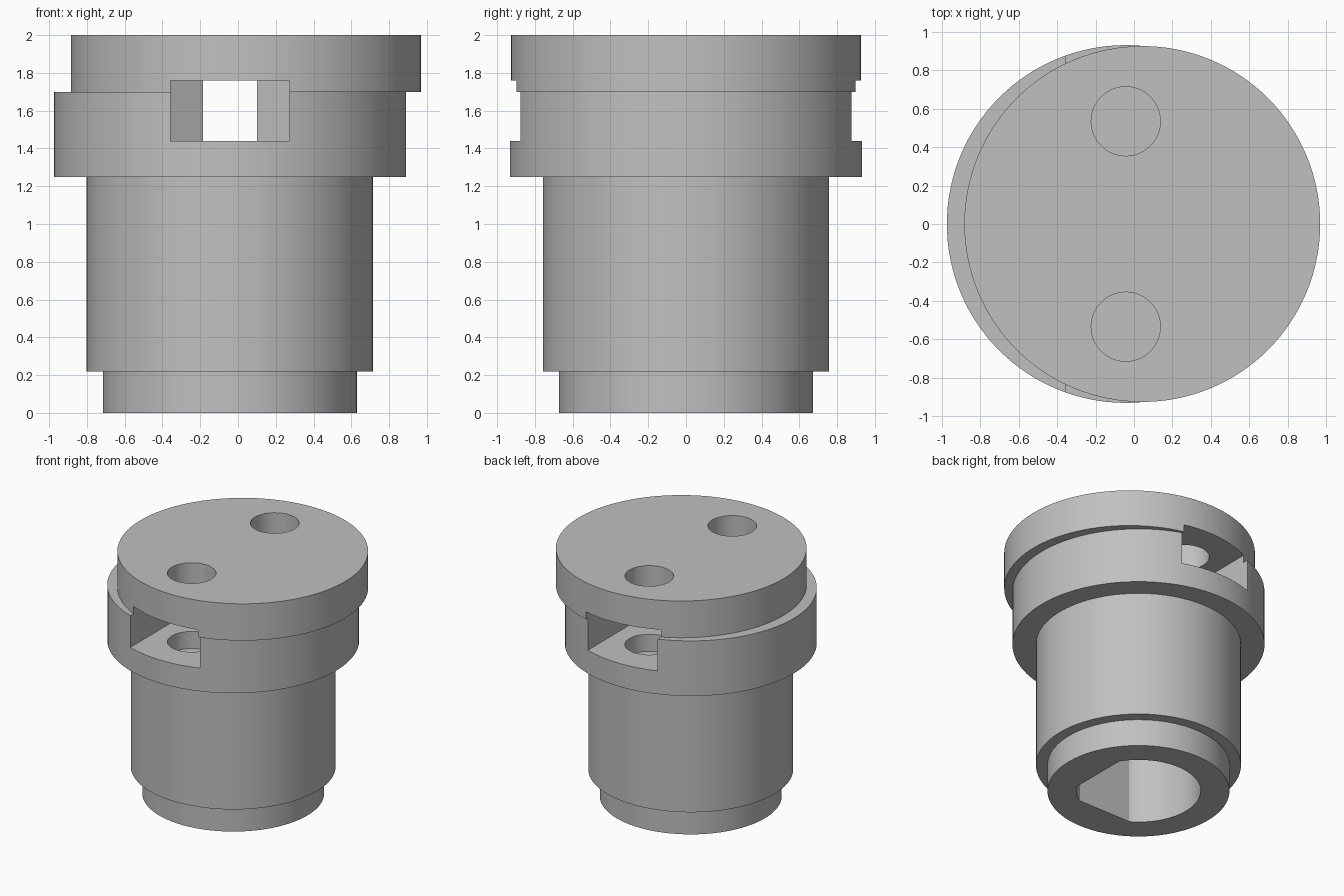
import bpy, bmesh, math

old = bpy.data.objects.get("Cube")
if old:
    bpy.data.objects.remove(old, do_unlink=True)

AXIS = -0.043          # x of the main body axis
CAP_AXIS = 0.043       # x of the eccentric cap
FLOOR, ROOF = 1.44, 1.76

grey = bpy.data.materials.new("plain grey")
grey.use_nodes = True
colour = (0.53, 0.53, 0.53, 1)
grey.diffuse_color = colour
grey.node_tree.nodes["Principled BSDF"].inputs["Base Color"].default_value = colour


def prism(name, outline, z0, z1, x=0.0, y=0.0):
    """Extrude a closed outline from z0 to z1 around (x, y)."""
    bm = bmesh.new()
    face = bm.faces.new([bm.verts.new((x + px, y + py, z0)) for px, py in outline])
    top = bmesh.ops.extrude_face_region(bm, geom=[face])["geom"]
    bmesh.ops.translate(bm, vec=(0, 0, z1 - z0),
                        verts=[v for v in top if isinstance(v, bmesh.types.BMVert)])
    bmesh.ops.recalc_face_normals(bm, faces=bm.faces)
    mesh = bpy.data.meshes.new(name)
    bm.to_mesh(mesh)
    bm.free()
    obj = bpy.data.objects.new(name, mesh)
    bpy.context.collection.objects.link(obj)
    mesh.materials.append(grey)
    return obj


def ring(radius, sides=128, turn=0.0):
    return [(radius * math.cos(turn + math.tau * i / sides),
             radius * math.sin(turn + math.tau * i / sides)) for i in range(sides)]


def box(x0, x1, y0, y1):
    return [(x0, y0), (x1, y0), (x1, y1), (x0, y1)]


def combine(target, tool, operation):
    """Apply a boolean and discard the tool."""
    mod = target.modifiers.new(tool.name, "BOOLEAN")
    mod.operation, mod.object, mod.solver = operation, tool, "EXACT"
    bpy.context.view_layer.update()
    graph = bpy.context.evaluated_depsgraph_get()
    mesh = bpy.data.meshes.new_from_object(target.evaluated_get(graph))
    target.modifiers.clear()
    target.data = mesh
    bpy.data.objects.remove(tool, do_unlink=True)


# Stepped body: foot, barrel and flange, with the eccentric cap on top
body = prism("eccentric_bushing", ring(0.673), 0, 0.22, AXIS)
combine(body, prism("barrel", ring(0.758), 0.22, 1.25, AXIS), "UNION")
combine(body, prism("flange", ring(0.932), 1.25, 1.7, AXIS), "UNION")
combine(body, prism("cap", ring(0.927), 1.7, 2.0, CAP_AXIS), "UNION")

# Shaft bore from below, with one flat in +x and one in -y
flat = 0.39
bore = [(min(px, flat), max(py, -flat)) for px, py in ring(0.46)]
combine(body, prism("bore", bore, -0.1, 1.1, AXIS), "DIFFERENCE")

# Nut pockets open to the front and back, with bolt holes from the top
half = 0.315
point = half / math.cos(math.pi / 6)
for side in (-1, 1):
    centre = side * 0.535
    pocket = [(-half, side * 0.6), (half, side * 0.6), (half, -side * point / 2),
              (0, -side * point), (-half, -side * point / 2)]
    combine(body, prism("nut_pocket", pocket, FLOOR, ROOF, AXIS, centre), "DIFFERENCE")
    combine(body, prism("bolt_hole", ring(0.18, 64), 1.3, 2.1, AXIS, centre), "DIFFERENCE")

# Narrow passage joining the two pockets
passage = box(-0.1425, 0.1425, -0.5, 0.5)
combine(body, prism("passage", passage, FLOOR, ROOF, AXIS), "DIFFERENCE")

bpy.ops.object.select_all(action="DESELECT")
body.select_set(True)
bpy.context.view_layer.objects.active = body
bpy.ops.object.shade_smooth_by_angle(angle=math.radians(20))
